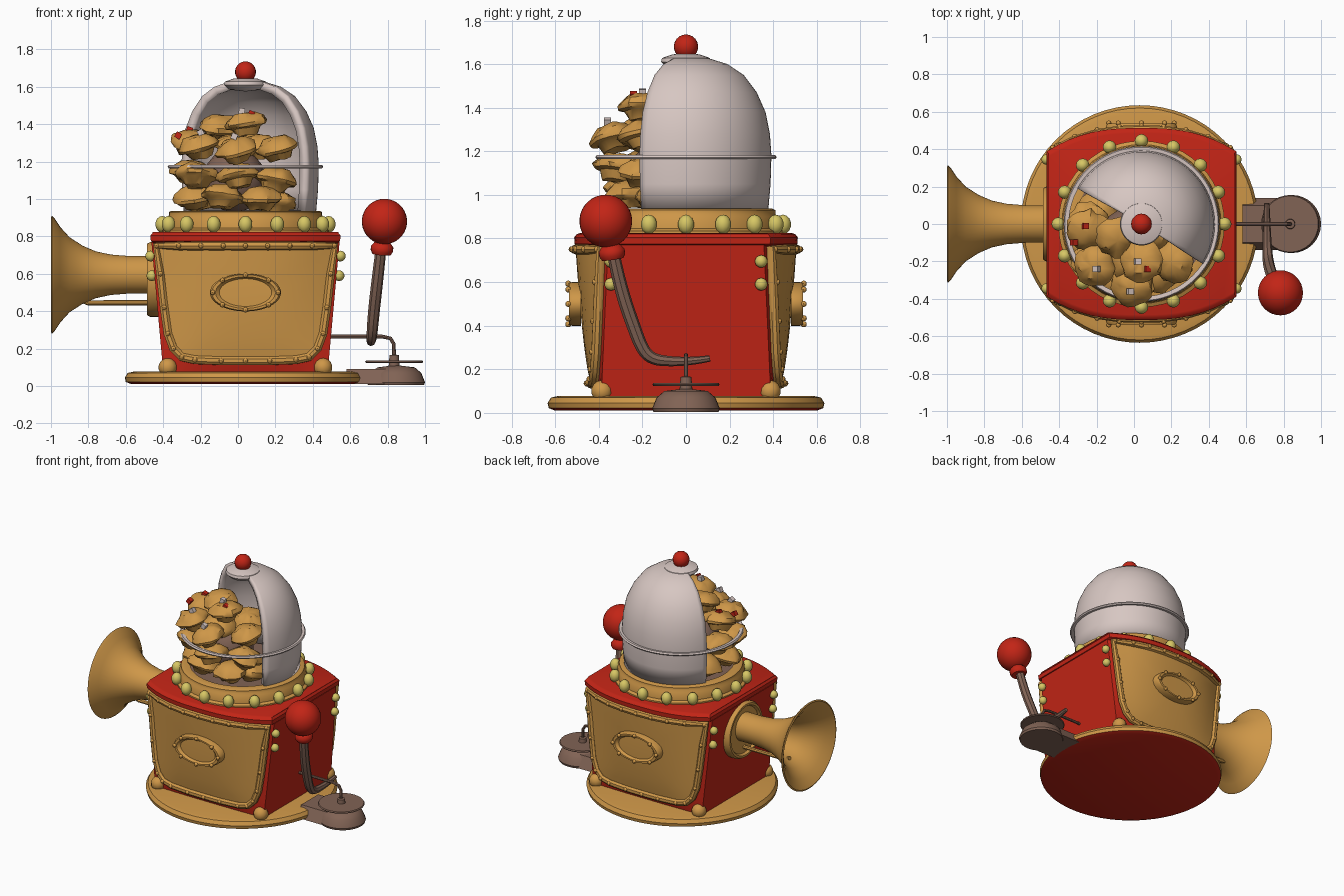
import bpy, bmesh, math, random
from mathutils import Vector, Matrix, noise

if "Cube" in bpy.data.objects:
    bpy.data.objects.remove(bpy.data.objects["Cube"])

random.seed(4)
CX = 0.04


def material(name, rgb):
    m = bpy.data.materials.new(name)
    m.diffuse_color = (*rgb, 1)
    m.use_nodes = True
    m.node_tree.nodes["Principled BSDF"].inputs["Base Color"].default_value = m.diffuse_color
    return m


GOLD = material("gold", (0.62, 0.31, 0.065))
RED = material("red", (0.54, 0.018, 0.008))
CREAM = material("cream", (0.68, 0.57, 0.54))
YELLOW = material("bulb yellow", (0.68, 0.57, 0.13))
BROWN = material("brown", (0.22, 0.125, 0.09))


def add(name, bm, mat, loc=(0, 0, 0), rot=(0, 0, 0), scale=(1, 1, 1)):
    bmesh.ops.recalc_face_normals(bm, faces=bm.faces)
    me = bpy.data.meshes.new(name)
    bm.to_mesh(me)
    bm.free()
    me.materials.append(mat)
    ob = bpy.data.objects.new(name, me)
    ob.location, ob.rotation_euler, ob.scale = loc, rot, scale
    bpy.context.collection.objects.link(ob)
    return ob


def lathe(name, prof, mat, a0=0, a1=360, seg=48, **kw):
    """Spin (radius, height) points about z, over the full turn or an arc."""
    bm = bmesh.new()
    full = a1 - a0 == 360
    rings = []
    for i in range(seg if full else seg + 1):
        a = math.radians(a0 + (a1 - a0) * i / seg)
        rings.append([bm.verts.new((r * math.cos(a), r * math.sin(a), z)) for r, z in prof])
    for i in range(seg):
        p, q = rings[i], rings[(i + 1) % len(rings)]
        for j in range(len(prof) - 1):
            bm.faces.new((p[j], q[j], q[j + 1], p[j + 1]))
    bmesh.ops.remove_doubles(bm, verts=bm.verts, dist=1e-5)
    return add(name, bm, mat, **kw)


def balls(name, points, r, mat, squash=1.0, seg=12):
    bm = bmesh.new()
    for p in points:
        bmesh.ops.create_uvsphere(bm, u_segments=seg, v_segments=max(6, seg // 2 + 1), radius=r,
                                  matrix=Matrix.Translation(p) @ Matrix.Diagonal((1, 1, squash, 1)))
    return add(name, bm, mat)


def tube(name, points, r, mat, closed=False, radii=None, smooth=False):
    cu = bpy.data.curves.new(name, 'CURVE')
    cu.dimensions = '3D'
    cu.bevel_depth, cu.bevel_resolution, cu.use_fill_caps = r, 2, True
    sp = cu.splines.new('NURBS' if smooth else 'POLY')
    sp.points.add(len(points) - 1)
    for i, p in enumerate(points):
        sp.points[i].co = (*p, 1)
        sp.points[i].radius = radii[i] if radii else 1
    sp.use_cyclic_u = closed
    if smooth:
        sp.order_u, sp.use_endpoint_u = 4, True
    cu.materials.append(mat)
    ob = bpy.data.objects.new(name, cu)
    bpy.context.collection.objects.link(ob)
    return ob


def surf(x, z):
    """Depth of the bulging front at x and z."""
    t = max(0, (z - 0.1) / 0.66)
    u = min(1, abs((x - CX) / (0.43 + 0.06 * t)))
    edge, mid = 0.40 - 0.03 * t, 0.405 + 0.09 * math.sqrt(t)
    return edge + (mid - edge) * (1 - u ** 2.5)


def section(z, grow=0.0):
    hw = 0.43 + 0.06 * (z - 0.1) / 0.66
    pts = []
    for s in (-1, 1):
        for i in range(17):
            x = CX + hw * (i / 8 - 1) * -s
            pts.append((x + math.copysign(grow, x - CX), s * (surf(x, z) + grow)))
    return pts


def loft(name, levels, mat):
    bm = bmesh.new()
    rows = [[bm.verts.new((x, y, z)) for x, y in section(zs, g)] for z, zs, g in levels]
    for a, b in zip(rows, rows[1:]):
        for i in range(len(a)):
            k = (i + 1) % len(a)
            bm.faces.new((a[i], a[k], b[k], b[i]))
    bm.faces.new(rows[0])
    bm.faces.new(rows[-1])
    return add(name, bm, mat)


# Round base with a red underside
base = lathe("base", [(0, 0.01), (0.6, 0.01), (0.63, 0.022), (0.635, 0.045), (0.62, 0.07), (0.59, 0.077), (0, 0.077)],
             GOLD, seg=64, loc=(0.03, 0, 0))
base.data.materials.append(RED)
for f in base.data.polygons:
    f.material_index = int(f.normal.z < -0.9)

# Tapered red body and its lid
loft("body", [(z, z, -0.012) for z in (0.07, 0.12, 0.2, 0.3, 0.45, 0.6, 0.77)], RED)
loft("lid", [(0.765, 0.76, 0.0), (0.775, 0.76, 0.016), (0.805, 0.76, 0.018), (0.82, 0.76, 0.006), (0.825, 0.76, -0.01)], RED)

# Bulging gold panels with rounded lower corners, frame and rivets, front and back
half = [(0.475, 0.75), (0.455, 0.6), (0.435, 0.42), (0.415, 0.28), (0.385, 0.2), (0.34, 0.155), (0.27, 0.14), (0.13, 0.135)]
outline = half + [(0, 0.135)] + [(-x, z) for x, z in reversed(half)]
outline += [(-0.475 + 0.95 * i / 8, 0.75) for i in range(1, 8)]
for s, side in ((-1, "front"), (1, "back")):
    def on(x, z, off):
        return Vector((CX + x, s * (surf(CX + x, z) + off), z))
    bm = bmesh.new()
    rows = [[bm.verts.new(on(x * k, 0.45 + (z - 0.45) * k, 0.012)) for x, z in outline]
            for k in (1, 0.8, 0.6, 0.4, 0.2)]
    n = len(outline)
    for a, b in zip(rows, rows[1:]):
        for i in range(n):
            bm.faces.new((a[i], a[(i + 1) % n], b[(i + 1) % n], b[i]))
    bm.faces.new(rows[-1])
    add(side + "_panel", bm, GOLD)
    tube(side + "_panel_frame", [on(x, z, 0.01) for x, z in outline], 0.024, GOLD, closed=True)
    balls(side + "_rivets", [on(x, z, 0.03) for x, z in outline], 0.014, GOLD, seg=8)
    # Oval badge with a raised rim
    prof = [(0, 0.03), (0.14, 0.028), (0.16, 0.045), (0.18, 0.045), (0.19, 0.03), (0.19, -0.01)]
    lathe(side + "_badge", prof, GOLD, loc=(CX, s * 0.492, 0.5), rot=(-s * math.pi / 2, 0, 0), scale=(1, 0.53, 1))
    balls(side + "_badge_studs", [(CX + 0.175 * math.cos(a), s * 0.54, 0.5 + 0.093 * math.sin(a))
                                  for a in (i * math.pi / 4 for i in range(8))], 0.014, GOLD, seg=8)

# Corner feet and side bulbs
balls("corner_feet", [(CX + sx * 0.415, sy * 0.385, 0.1) for sx in (-1, 1) for sy in (-1, 1)], 0.05, GOLD)
balls("side_bulbs", [(CX + sx * d, sy * 0.345, z) for sx in (-1, 1) for sy in (-1, 1)
                     for z, d in ((0.695, 0.507), (0.59, 0.50))], 0.029, YELLOW)

# Collar on the lid, ring of bulbs, and tray
lathe("collar", [(0.36, 0.82), (0.445, 0.82), (0.445, 0.835), (0.425, 0.845), (0.42, 0.9), (0.41, 0.912),
                 (0.41, 0.93), (0.395, 0.937), (0.35, 0.935)], GOLD, loc=(CX, 0, 0))
lathe("tray", [(0, 0.93), (0.37, 0.93), (0.37, 0.9)], BROWN, loc=(CX, 0, 0))
ring = [(i * math.pi / 8) for i in range(16)]
balls("collar_bulbs", [(CX + 0.445 * math.cos(a), 0.445 * math.sin(a), 0.865) for a in ring], 0.037, YELLOW, 1.2)

# Open half dome, cap, knob and hoop
dome = lathe("dome", [(0.378, 0.935), (0.388, 1.05), (0.392, 1.18), (0.385, 1.28), (0.365, 1.38), (0.325, 1.47),
                      (0.265, 1.55), (0.19, 1.6), (0.1, 1.628), (0.03, 1.632)], CREAM, -33, 151, 40, loc=(CX, 0, 0))
sol = dome.modifiers.new("thickness", 'SOLIDIFY')
sol.thickness, sol.offset = 0.045, -1
lathe("dome_cap", [(0, 1.575), (0.09, 1.585), (0.115, 1.61), (0.11, 1.628), (0.06, 1.645), (0, 1.648)], CREAM, loc=(CX, 0, 0))
balls("dome_knob", [(CX, 0, 1.68)], 0.056, RED, seg=20)
lathe("knob_collar", [(0, 1.63), (0.045, 1.635), (0.045, 1.65), (0, 1.66)], RED, loc=(CX, 0, 0))
lathe("hoop", [(0.388, 1.166), (0.41, 1.164), (0.416, 1.172), (0.41, 1.182), (0.388, 1.18), (0.388, 1.166)],
      CREAM, seg=64, loc=(CX, 0, 0))


# Lumpy pastries: narrow cup under a wide crust
def pastry(i, x, y, z):
    prof = [(0, -0.06), (0.06, -0.058), (0.085, -0.02), (0.112, -0.012), (0.12, 0.005), (0.105, 0.03), (0.065, 0.058), (0, 0.068)]
    rot = (random.uniform(-.3, .3), random.uniform(-.3, .3), random.uniform(0, 6))
    ob = lathe(f"pastry_{i}", prof, GOLD, seg=20, loc=(x, y, z), rot=rot, scale=(0.95, 0.95, 1))
    for v in ob.data.vertices:
        v.co *= 1 + 0.22 * noise.noise(v.co * 18 + Vector((i * 3.1, 0, 0)))


spots = [(-0.25, -0.03, 1.30), (-0.09, -0.07, 1.38), (-0.21, -0.22, 1.28), (0.04, -0.2, 1.40),
         (0.21, -0.2, 1.27), (-0.01, -0.33, 1.26), (-0.02, -0.18, 1.27), (0.1, -0.03, 1.28),
         (-0.22, -0.2, 1.12), (-0.25, 0.0, 1.14), (0.0, -0.31, 1.12), (0.2, -0.2, 1.10),
         (-0.23, -0.12, 1.01), (-0.08, -0.27, 1.01), (0.12, -0.26, 1.0), (0.2, -0.13, 0.98), (-0.2, 0.06, 1.0)]
for i, p in enumerate(spots):
    pastry(i, *p)
balls("pastry_filling", [(-0.02, -0.08, 1.1)], 0.17, BROWN, seg=16)
for name, mat, picks in (("red_toppings", RED, ((-0.32, -0.1, 1.34), (0.07, -0.24, 1.455), (-0.26, -0.01, 1.37))),
                         ("cream_toppings", CREAM, ((-0.2, -0.24, 1.355), (0.02, -0.2, 1.47), (-0.02, -0.36, 1.335)))):
    bm = bmesh.new()
    for p in picks:
        bmesh.ops.create_cube(bm, size=0.032, matrix=Matrix.Translation(p) @ Matrix.Rotation(random.random(), 4, 'Y'))
    add(name, bm, mat)

# Horn pointing left, its wall plate and brace
WEST = (0, -math.pi / 2, 0)
lathe("horn", [(0.1, 0.43), (0.1, 0.58), (0.108, 0.68), (0.125, 0.76), (0.155, 0.83), (0.2, 0.9), (0.255, 0.95),
               (0.3, 0.98), (0.315, 0.995), (0.305, 1.0), (0.24, 0.958), (0.18, 0.9), (0.13, 0.82), (0.09, 0.7), (0, 0.66)],
      GOLD, loc=(0, 0, 0.595), rot=WEST)
lathe("horn_plate", [(0, 0.47), (0.165, 0.47), (0.175, 0.487), (0.19, 0.487), (0.2, 0.47), (0.2, 0.42)],
      GOLD, loc=(0, 0, 0.57), rot=WEST)
tube("horn_brace", [(-0.46, 0, 0.445), (-0.8, 0, 0.445), (-0.84, 0, 0.46)], 0.014, GOLD)

# Lever with curved shaft, collar and ball
tube("lever_shaft", [(0.71, 0.11, 0.25), (0.71, 0.02, 0.235), (0.71, -0.09, 0.235), (0.715, -0.19, 0.25),
                     (0.725, -0.24, 0.4), (0.745, -0.30, 0.56), (0.765, -0.335, 0.74)], 0.032, BROWN,
     radii=[0.45, 0.6, 0.75, 0.9, 1, 1, 0.9], smooth=True)
TILT = (0.15, 0.08, 0)
lathe("lever_collar", [(0, -0.03), (0.05, -0.03), (0.06, -0.012), (0.06, 0.01), (0.045, 0.03), (0, 0.05)],
      RED, seg=24, loc=(0.77, -0.34, 0.735), rot=TILT)
balls("lever_ball", [(0.783, -0.368, 0.88)], 0.121, RED, seg=32)

# Pedal: bracket, rounded foot, thin disc and bent rod
bm = bmesh.new()
bmesh.ops.create_cube(bm, size=1, matrix=Matrix.Translation((0.7, 0, 0.05)) @ Matrix.Diagonal((0.24, 0.28, 0.08, 1)))
for v in bm.verts:
    if v.co.z > 0.05:
        v.co.y *= 0.7
add("pedal_bracket", bm, BROWN)
lathe("pedal_foot", [(0, 0.005), (0.15, 0.005), (0.155, 0.02), (0.135, 0.07), (0.1, 0.1), (0, 0.112)], BROWN, seg=32, loc=(0.845, 0, 0))
lathe("pedal_disc", [(0, 0.124), (0.15, 0.124), (0.155, 0.13), (0.15, 0.137), (0, 0.137)], BROWN, seg=32, loc=(0.835, 0, 0))
lathe("pedal_post", [(0, 0.1), (0.03, 0.1), (0.025, 0.165), (0, 0.17)], BROWN, seg=16, loc=(0.835, 0, 0))
tube("pedal_rod", [(0.46, 0, 0.265), (0.77, 0, 0.265), (0.815, 0, 0.255), (0.833, 0, 0.225), (0.835, 0, 0.13)], 0.01, BROWN)

# Turn tubes into meshes, then smooth with sharp edges kept
bpy.ops.object.select_all(action='DESELECT')
tubes = [o for o in bpy.data.objects if o.type == 'CURVE']
for o in tubes:
    o.select_set(True)
bpy.context.view_layer.objects.active = tubes[0]
bpy.ops.object.convert(target='MESH')
bpy.ops.object.select_all(action='SELECT')
bpy.context.view_layer.objects.active = base
bpy.ops.object.shade_smooth_by_angle(angle=math.radians(40))
